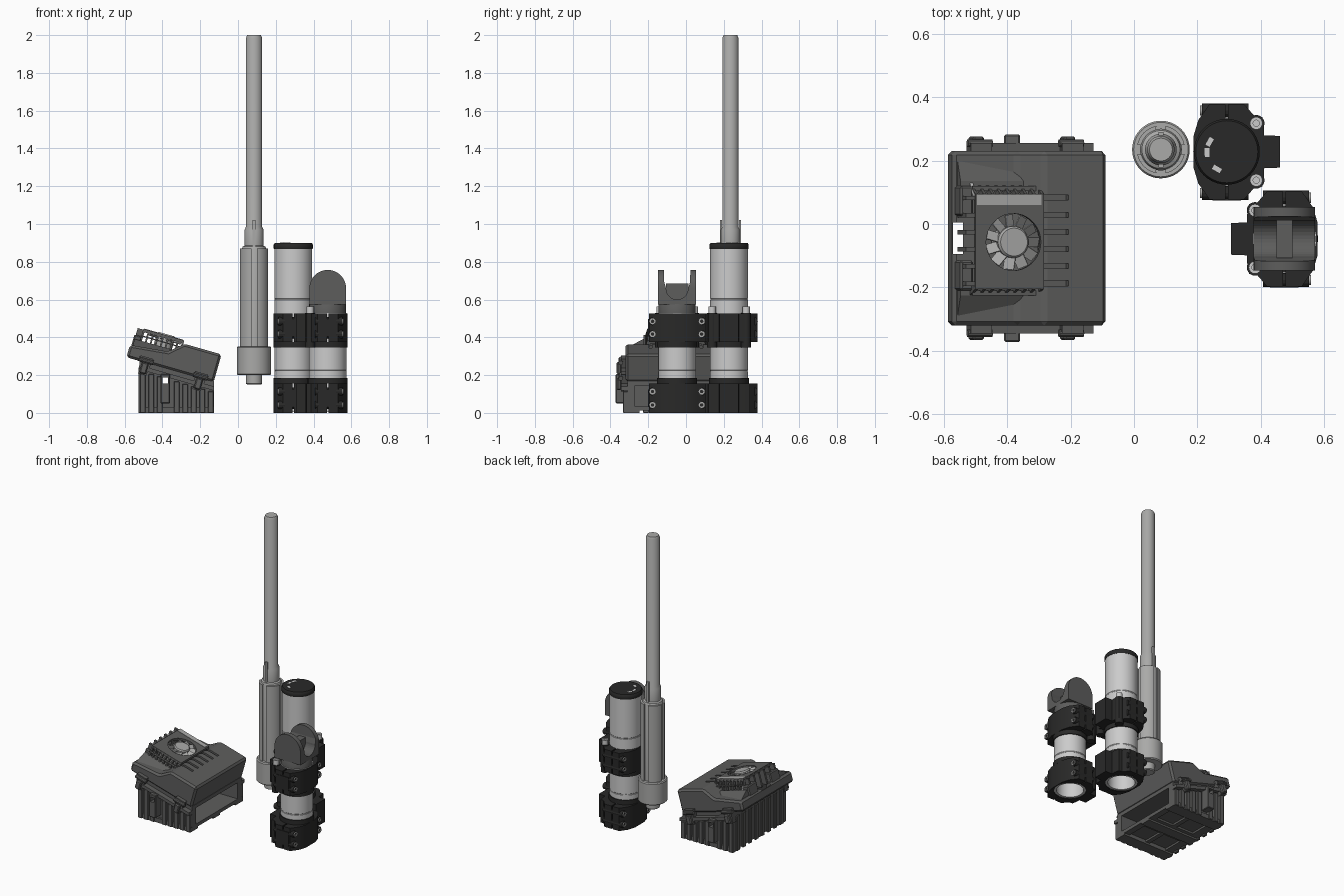
import bpy, bmesh
from math import sin, cos, pi, radians
from mathutils import Matrix, Vector

if "Cube" in bpy.data.objects:
    bpy.data.objects.remove(bpy.data.objects["Cube"])


def material(name, v):
    m = bpy.data.materials.new(name)
    m.diffuse_color = (v, v, v * 0.98, 1)
    m.use_nodes = True
    m.node_tree.nodes["Principled BSDF"].inputs["Base Color"].default_value = m.diffuse_color
    return m


BLACK, DARK, MID, LIGHT = (material(n, v) for n, v in
    (("black", .022), ("dark_grey", .11), ("mid_grey", .4), ("light_grey", .52)))
I = Matrix.Identity(4)


def finish(name, bm, mat, M=I, smooth=False):
    bmesh.ops.recalc_face_normals(bm, faces=bm.faces)
    me = bpy.data.meshes.new(name)
    bm.to_mesh(me)
    bm.free()
    ob = bpy.data.objects.new(name, me)
    bpy.context.collection.objects.link(ob)
    me.transform(M)
    if M.determinant() < 0:
        me.flip_normals()
    me.materials.append(mat)
    if smooth:
        bpy.context.view_layer.objects.active = ob
        ob.select_set(True)
        bpy.ops.object.shade_smooth_by_angle(angle=radians(35))
        ob.select_set(False)
    return ob


def prism(name, pts, axis, lo, hi, mat, M=I, smooth=False, bevel=0):
    """Extrude a 2D outline along an axis."""
    put = {'x': lambda a, b, h: (h, a, b), 'y': lambda a, b, h: (a, h, b),
           'z': lambda a, b, h: (a, b, h)}[axis]
    bm = bmesh.new()
    f = bm.faces.new([bm.verts.new(put(a, b, lo)) for a, b in pts])
    ext = bmesh.ops.extrude_face_region(bm, geom=[f])['geom']
    d = Vector(put(0, 0, hi - lo))
    bmesh.ops.translate(bm, vec=d, verts=[g for g in ext if isinstance(g, bmesh.types.BMVert)])
    bmesh.ops.recalc_face_normals(bm, faces=bm.faces)
    if bevel:
        bmesh.ops.bevel(bm, geom=bm.edges[:], offset=bevel, segments=1, affect='EDGES')
    return finish(name, bm, mat, M, smooth)


def box(name, x0, x1, y0, y1, z0, z1, mat, M=I, bevel=0):
    return prism(name, [(x0, y0), (x1, y0), (x1, y1), (x0, y1)], 'z', z0, z1, mat, M, bevel=bevel)


def lathe(name, prof, mat, M=I, n=40):
    """Revolve (radius, z) points about z."""
    bm = bmesh.new()
    rings = [[bm.verts.new((r * cos(2 * pi * i / n), r * sin(2 * pi * i / n), z)) for i in range(n)]
             for r, z in prof]
    for a, b in zip(rings, rings[1:]):
        for i in range(n):
            bm.faces.new((a[i], a[(i + 1) % n], b[(i + 1) % n], b[i]))
    bm.faces.new(rings[0])
    bm.faces.new(rings[-1])
    return finish(name, bm, mat, M, True)


def arc(r, a0, a1, n, cx=0, cy=0):
    return [(cx + r * cos(radians(a0 + (a1 - a0) * i / n)),
             cy + r * sin(radians(a0 + (a1 - a0) * i / n))) for i in range(n + 1)]


def cut(ob, cutter):
    m = ob.modifiers.new("cut", 'BOOLEAN')
    m.operation, m.object, m.solver = 'DIFFERENCE', cutter, 'EXACT'
    bpy.context.view_layer.objects.active = ob
    bpy.ops.object.modifier_apply(modifier=m.name)
    bpy.data.objects.remove(cutter)


T = Matrix.Translation

# Antenna: rod, ribbed sleeve, foot
A = T((.085, .235, 0))
lathe("antenna_rod", [(.036, .15), (.043, .155), (.043, .2), (.085, .2), (.091, .206), (.091, .345),
      (.086, .352), (.066, .352), (.066, .865), (.06, .88), (.05, .885), (.05, .97), (.043, .985),
      (.043, 1.985), (.036, 2.0)], MID, A)
for i in range(4):
    a = i * 90 + 45
    prism("antenna_sleeve_rib", arc(.076, a - 34, a + 34, 10) + arc(.06, a + 30, a - 30, 6),
          'z', .35, .87, MID, A, True)
for s in (-1, 1):
    box("antenna_collar_key", -.008, .008, s * .045, s * .056, .88, 1.02, MID, A)


# Clamped tubes
def clamped_tube(M, top):
    lathe("tube", [(.084, top - .06), (.084, .004), (.1, .004), (.1, .218), (.0985, .22), (.0985, .224),
          (.1, .226), (.1, .598), (.0985, .6), (.0985, .604), (.1, .606), (.1, top)] if top > .6 else
          [(.084, top - .06), (.084, .004), (.1, .004), (.1, .218), (.0985, .22), (.0985, .224),
           (.1, .226), (.1, top)], LIGHT, M)
    block = [(.004, .15), (.055, .15), (.088, .112), (.112, .11), (.118, .075), (.118, .052), (.168, .05)]
    plain = [(-.004, .15), (-.055, .15), (-.09, .1), (-.105, .05)]
    for z0, z1 in ((0, .155), (.375, .527)):
        for half, s in ((block, 1), (plain, -1)):
            outer = half + [(x, -y) for x, y in reversed(half)]
            inner = [(s * x, y) for x, y in arc(.099, -87.7, 87.7, 20)]
            prism("clamp_half", outer + inner, 'z', z0, z1, BLACK, M, True)
        # raised pads, pinch screws
        for s in (-1, 1):
            box("clamp_pad", -.045, .045, s * .148, s * .154, z0 + .03, z1 - .03, BLACK, M) if s < 0 else None
            for z in (z0 + .042, z1 - .042):
                R = M @ T((-.072, s * .13, z)) @ Matrix.Rotation(pi / 2, 4, 'Y')
                lathe("pinch_screw", [(.009, -.004), (.009, -.012), (.016, -.012), (.016, .13)], MID, R, 12)
                prism("screw_collar", arc(.022, 0, 330, 11), 'z', -.006, .14, BLACK, R)
    # collar rings
    for z in (.155, .345):
        prism("clamp_collar", arc(.106, 0, 350, 35), 'z', z, z + .031, BLACK, M, True)
        c = bpy.context.collection.objects[-1]
        cut(c, prism("cutter", arc(.0985, 0, 350, 35), 'z', z - .1, z + .1, BLACK, M))
    # upright bolts
    for s in (-1, 1):
        lathe("clamp_bolt", [(.012, .36), (.012, .53), (.02, .53), (.02, .562), (.01, .562), (.01, .55)],
              LIGHT, M @ T((.093, s * .09, 0)), 16)
        prism("bolt_boss", arc(.026, 0, 345, 23), 'z', .345, .53, BLACK, M @ T((.093, s * .09, 0)), True)


B = T((.293, .228, 0))
clamped_tube(B, .88)
lathe("tube_cap", [(.102, .868), (.104, .872), (.104, .89), (.098, .9)], BLACK, B)
for a in (150, 182, 240):
    R = B @ Matrix.Rotation(radians(a), 4, 'Z')
    box("cap_slot_mark", .055, .07, -.014, .014, .897, .902, LIGHT, R)

C = T((.475, -.047, 0)) @ Matrix.Scale(-1, 4, (1, 0, 0))
clamped_tube(C, .53)

# Fork saddle on the short tube
lathe("saddle_neck", [(.098, .52), (.098, .575), (.09, .59)], DARK, C)
fork = prism("fork_saddle", [(-.097, .575), (.097, .575)] + arc(.097, 0, 180, 24, 0, .66), 'y',
             -.1, .1, DARK, C, True)
cut(fork, prism("cutter", [(-.072, .8), (-.068, .69)] + arc(.058, 180, 360, 16, 0, .658)
                + [(.068, .69), (.072, .8)], 'x', -.2, .2, DARK, C))
box("saddle_web", -.025, .025, -.06, .06, .59, .685, DARK, C)

# Box base: sloped top, hollow tray open to the right
D = T((-.36, -.045, 0))
base = prism("box_base", [(-.16, .012), (.232, .012), (.232, .17), (-.16, .285)], 'y', -.265, .265, DARK, D)
cut(base, box("cutter", -.12, .4, -.225, .225, .035, .145, DARK, D))
cut(base, box("cutter", -.05, .0, -.5, .5, .152, .187, DARK, D))
for x0, x1 in ((-.1, .03), (.06, .19)):
    for s in (-1, 1):
        cut(base, box("cutter", x0, x1, .06 * s, .2 * s, -.02, .025, DARK, D))
for s in (-1, 1):
    for x in (-.16, -.115, -.07, .02, .065, .11, .155, .2):
        top = .222 - .287 * x
        box("base_side_rib", x, x + .03, s * .24, s * .288, 0, top - .05, DARK, D, .003)
    # side rail and hollow lug
    prism("base_rail", [(-.16, .23), (.232, .118), (.232, .14), (-.16, .252)], 'y', s * .26, s * .3, DARK, D)
    lug = box("base_lug", -.05, .0, s * .26, s * .327, .05, .205, DARK, D, .004)
    cut(lug, box("cutter", -.04, -.01, -.5, .5, .155, .187, DARK, D))
    box("base_foot_rail", -.16, .232, s * .2, s * .28, 0, .03, DARK, D)
for i in range(8):
    y = -.25 + i * .067
    box("base_back_rib", -.168, -.15, y, y + .032, 0, .24, DARK, D, .003)
box("base_keel", -.16, .232, -.035, .035, 0, .03, DARK, D)

# Tilted lid, drawn flat in its own frame
L = T((-.36, -.045, .2285)) @ Matrix.Rotation(radians(16), 4, 'Y')
lid = prism("lid", [(-.24, 0), (.24, 0), (.24, .153), (.035, .153), (-.035, .09), (-.24, .068)],
            'y', -.275, .275, DARK, L, bevel=.012)
cut(lid, box("cutter", -.212, -.18, -.05, .05, .1, .6, DARK, D))
for s in (-1, 1):
    for i in range(6):
        if s > 0:   # grooves running down from the vent
            y = -.15 + i * .054
            cut(lid, box("cutter", .02, .115, y, y + .016, .125, .2, DARK, L))
    # sloped shoulders and rear frame
    prism("lid_shoulder", [(s * .262, .06), (s * .165, .06), (s * .165, .105), (s * .18, .105)],
          'x', -.225, .01, DARK, L)
    box("rear_frame_post", -.232, -.19, s * .07, s * .165, .05, .128, DARK, L, .006)
    # latches
    for u in (-.135, .165):
        prism("latch", [(u - .035, .03), (u + .035, .03), (u + .022, -.065), (u - .022, -.065)],
              'y', s * .26, s * .3, DARK, L)
        box("latch_handle", u - .018, u + .018, s * .295, s * .322, -.06, 0, DARK, L, .006)
        lathe("latch_pin", [(.012, -.04), (.012, .04)], DARK,
              L @ T((u, s * .3, .01)) @ Matrix.Rotation(pi / 2, 4, 'Y'), 10)

# Raised fan housing on louvre posts
plate = box("fan_housing", -.195, .03, -.16, .14, .153, .17, DARK, L)
F = L @ T((-.07, -.012, 0))
cut(plate, prism("cutter", arc(.09, 0, 350, 35), 'z', .1, .3, DARK, F))
prism("housing_slope", [(.13, .17), (.178, .10), (.168, .10), (.12, .165)], 'x', -.195, -.185, LIGHT, L)
for s, ya, yb in ((-1, -.16, -.185), (1, .14, .175)):
    for i in range(9):
        u = -.195 + i * .027
        prism("louvre_post", [(ya, .17), (yb, .085), (yb - s * .02, .085), (ya - s * .02, .16)],
              'x', u, u + .009, DARK, L)
    y = (ya + yb) / 2
    box("louvre_bar", -.195, .03, y - .008, y + .008, .128, .134, DARK, L)
for i in range(6):
    y = -.15 + i * .054
    box("rear_louvre", -.225, -.19, y, y + .014, .07, .165, DARK, L)
box("housing_light_strip", -.19, .022, .105, .138, .169, .172, MID, L)

# Fan
lathe("fan_hub", [(.05, .09), (.05, .168), (.044, .176)], MID, F)
for i in range(11):
    R = F @ Matrix.Rotation(2 * pi * i / 11, 4, 'Z') @ T((.066, 0, .155)) @ Matrix.Rotation(radians(35), 4, 'X')
    box("fan_blade", -.02, .021, -.018, .018, -.002, .002, MID, R)
ring = lathe("fan_ring", [(.088, .165), (.088, .174), (.095, .174), (.095, .165)], DARK, F)
cut(ring, prism("cutter", arc(.087, 0, 350, 35), 'z', .1, .3, DARK, F))
